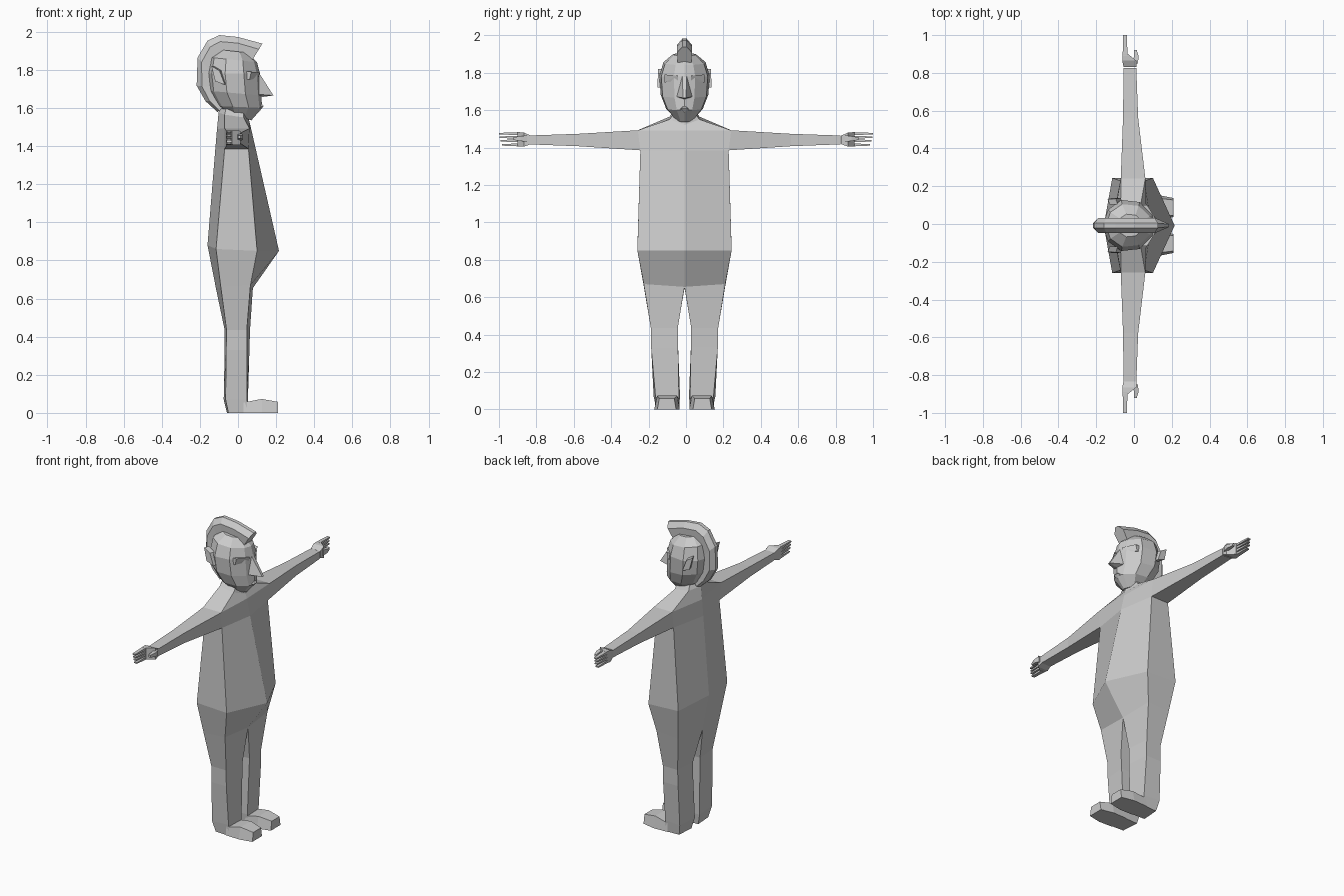
import bpy, bmesh

if "Cube" in bpy.data.objects:
    bpy.data.objects.remove(bpy.data.objects["Cube"])

skin = bpy.data.materials.new("light_grey")
skin.diffuse_color = (0.6, 0.6, 0.6, 1)
skin.use_nodes = True
skin.node_tree.nodes["Principled BSDF"].inputs["Base Color"].default_value = skin.diffuse_color


def make(name, build, mirror=True, shift=0.0):
    """Build a flat-shaded mesh, optionally mirrored across y = 0."""
    bm = bmesh.new()
    build(bm)
    bmesh.ops.remove_doubles(bm, verts=bm.verts, dist=0.0005)
    if mirror:
        copy = bmesh.ops.duplicate(bm, geom=bm.verts[:] + bm.edges[:] + bm.faces[:])["geom"]
        for v in copy:
            if isinstance(v, bmesh.types.BMVert):
                v.co.y *= -1
        bmesh.ops.remove_doubles(bm, verts=bm.verts, dist=0.0005)
    bmesh.ops.recalc_face_normals(bm, faces=bm.faces)
    me = bpy.data.meshes.new(name)
    bm.to_mesh(me)
    bm.free()
    me.materials.append(skin)
    ob = bpy.data.objects.new(name, me)
    ob.location.y = shift
    bpy.context.collection.objects.link(ob)
    return ob


def loft(bm, rings, closed=True, cap0=True, cap1=True, skip=()):
    """Join successive rings with quads; skip holds (ring, side) holes."""
    vs = [[bm.verts.new(p) for p in r] for r in rings]
    n = len(rings[0])
    for i in range(len(vs) - 1):
        for j in range(n if closed else n - 1):
            if (i, j) not in skip:
                k = (j + 1) % n
                bm.faces.new((vs[i][j], vs[i][k], vs[i + 1][k], vs[i + 1][j]))
    if closed and cap0:
        bm.faces.new(vs[0])
    if closed and cap1:
        bm.faces.new(vs[-1])


def hull(bm, pts):
    vs = [bm.verts.new(p) for p in pts]
    res = bmesh.ops.convex_hull(bm, input=vs)
    bmesh.ops.delete(bm, geom=[v for v in res["geom_interior"]
                               if isinstance(v, bmesh.types.BMVert)], context="VERTS")


def rect_y(y, x0, x1, z0, z1):
    return [(x1, y, z1), (x0, y, z1), (x0, y, z0), (x1, y, z0)]


# Torso, arms and legs: one half, then mirrored
def body(bm):
    crotch = [(.078, 0, .655), (.065, .218, .67), (-.09, .218, .66), (-.115, 0, .65)]
    arm_root = [(.06, .25, 1.492), (-.07, .25, 1.492), (-.07, .236, 1.385), (.055, .236, 1.385)]
    torso = [
        [(.05, 0, 1.57), (.03, .05, 1.59), (-.06, .05, 1.61), (-.09, 0, 1.61)],
        [(.062, 0, 1.52), (.03, .08, 1.55), (-.07, .08, 1.565), (-.102, 0, 1.575)],
        [(.069, 0, 1.49), arm_root[0], arm_root[1], (-.11, 0, 1.49)],
        [(.093, 0, 1.385), arm_root[3], arm_root[2], (-.119, 0, 1.385)],
        [(.215, 0, .85), (.10, .252, .85), (-.115, .252, .86), (-.16, 0, .88)],
        crotch]
    loft(bm, torso, closed=False, skip={(2, 1)})
    loft(bm, [arm_root, rect_y(.57, -.058, .022, 1.407, 1.473),
              rect_y(.835, -.055, .012, 1.417, 1.464)], cap0=False)
    loft(bm, [crotch,
              [(.063, .036, .435), (.046, .18, .435), (-.06, .18, .435), (-.07, .036, .435)],
              [(.06, .034, .33), (.046, .178, .33), (-.062, .178, .33), (-.07, .034, .33)],
              [(.052, .03, .07), (.046, .155, .07), (-.065, .165, .07), (-.075, .024, .07)],
              [(.052, .03, 0), (.046, .155, 0), (-.05, .15, 0), (-.058, .035, 0)]], cap0=False)


# Shoes reaching forward from the ankles
def foot(bm):
    def sec(x, a, b, c, d, z):
        return [(x, a, 0), (x, b, 0), (x, d, z), (x, c, z)]
    loft(bm, [sec(.03, .028, .158, .03, .155, .055), sec(.125, .026, .162, .04, .145, .073),
              sec(.21, .045, .145, .055, .135, .058)])


# Palm, four stacked fingers and a thumb
def hand(bm):
    loft(bm, [rect_y(.83, -.055, .012, 1.418, 1.463), rect_y(.865, -.062, .012, 1.405, 1.48),
              rect_y(.90, -.06, -.032, 1.407, 1.482)])
    for z, tip in ((1.474, 1.0), (1.455, .997), (1.436, .993), (1.414, .985)):
        loft(bm, [rect_y(.89, -.06, -.034, z - .008, z + .008),
                  rect_y(tip, -.058, -.038, z - .004, z + .004)])
    loft(bm, [rect_y(.85, -.01, .02, 1.43, 1.465), rect_y(.885, .0, .025, 1.435, 1.46),
              rect_y(.922, .0, .014, 1.44, 1.455)])


# Faceted skull and jaw
def head(bm):
    half = [(1, 0), (.88, .42), (.4, .92), (-.3, 1), (-.8, .62), (-1, 0)]
    plan = half + [(x, -y) for x, y in half[-2:0:-1]]
    rings = []
    for zb, zf, xb, xf, w in ((1.575, 1.535, -.06, .07, .05), (1.61, 1.60, -.11, .127, .098),
                              (1.69, 1.665, -.155, .122, .127), (1.78, 1.78, -.166, .115, .135),
                              (1.865, 1.84, -.15, .10, .113), (1.905, 1.89, -.09, .05, .06)):
        rings.append([((xb + xf) / 2 + (xf - xb) / 2 * px, w * py,
                       zb + (zf - zb) * (px + 1) / 2) for px, py in plan])
    loft(bm, rings)


def nose(bm):
    hull(bm, [(.10, -.012, 1.80), (.10, .012, 1.80), (.186, -.008, 1.665), (.186, .008, 1.665),
              (.10, -.045, 1.672), (.10, .045, 1.672), (.13, 0, 1.658)])


def lips(bm):
    hull(bm, [(.10, -.035, 1.60), (.10, .035, 1.60), (.135, -.015, 1.61), (.135, .015, 1.61),
              (.115, 0, 1.628), (.115, 0, 1.585)])


def brow(bm):
    hull(bm, [(x, y, z) for y, x0, za, zb in ((.035, .115, 1.755, 1.785), (.108, .07, 1.748, 1.79))
              for z, x in ((za, x0 - .01), (zb, x0), (za, x0 - .04), (zb, x0 - .04))])


def ear(bm):
    outline = [(-.128, 1.82), (-.085, 1.795), (-.058, 1.722), (-.108, 1.74)]
    loft(bm, [[(x, .11, z) for x, z in outline],
              [(x - .012, .143 - (z - 1.77) * .05, z) for x, z in outline]])


# Crest of hair running from brow to nape, with a narrow ridge
def crest(bm):
    outer = [(.128, 1.937), (0, 1.972), (-.097, 1.982), (-.16, 1.953), (-.212, 1.864),
             (-.217, 1.717), (-.17, 1.635), (-.107, 1.578)]
    inner = [(.076, 1.853), (.0, 1.88), (-.085, 1.885), (-.12, 1.86), (-.15, 1.80),
             (-.14, 1.71), (-.11, 1.64), (-.08, 1.60)]
    rings = []
    for (ox, oz), (ix, iz) in zip(outer, inner):
        mx, mz = ox * .65 + ix * .35, oz * .65 + iz * .35
        rings.append([(ix, -.036, iz), (mx, -.04, mz), (ox, -.012, oz),
                      (ox, .012, oz), (mx, .04, mz), (ix, .036, iz)])
    loft(bm, rings)


OFF = -.008
make("body", body, shift=OFF)
make("feet", foot, shift=OFF)
make("hands", hand)
make("head", head, mirror=False, shift=OFF)
make("nose", nose, mirror=False, shift=OFF)
make("lips", lips, mirror=False, shift=OFF)
make("brows", brow, shift=OFF)
make("ears", ear, shift=OFF)
make("hair_crest", crest, mirror=False, shift=OFF)
